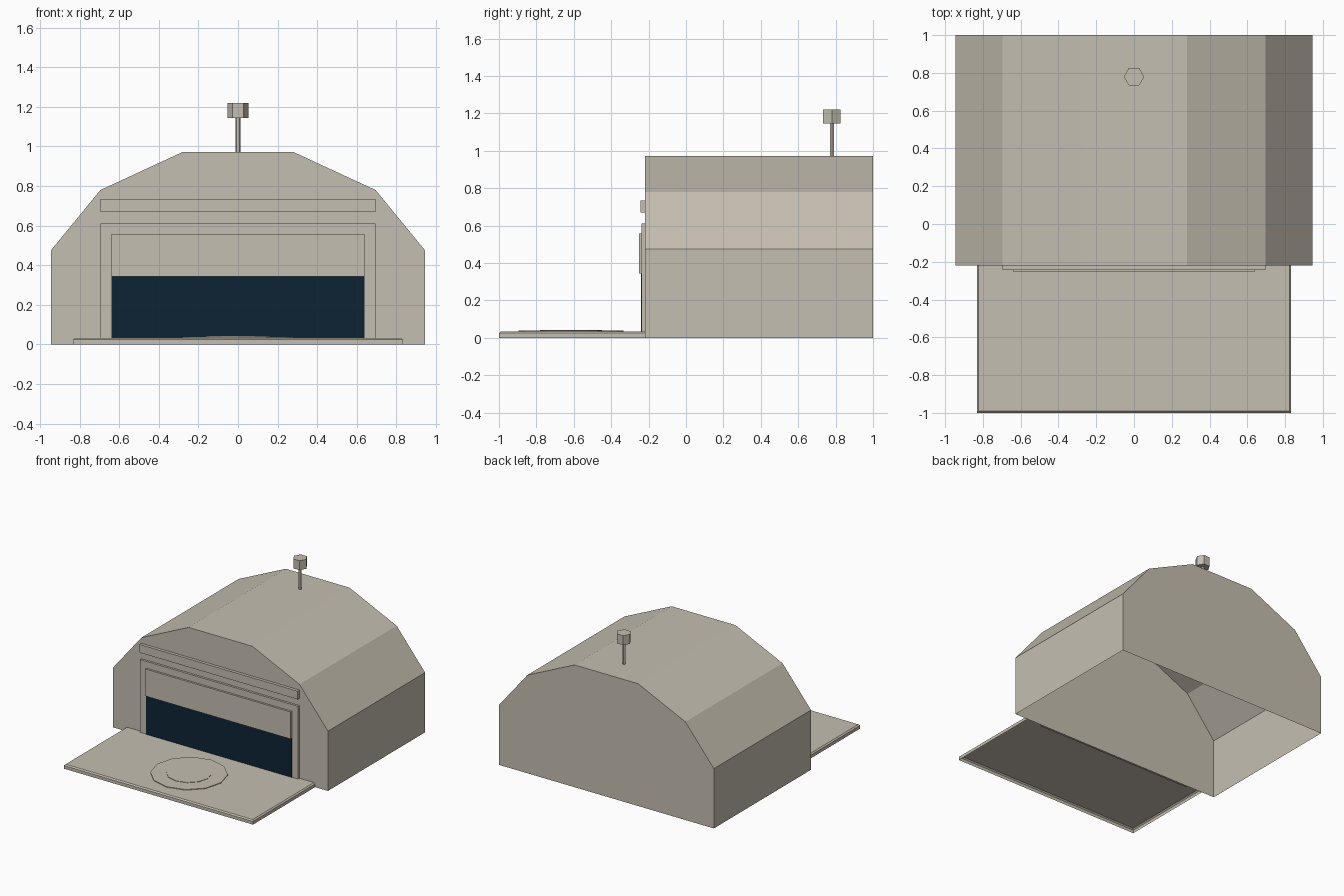
import bpy, bmesh, math

if "Cube" in bpy.data.objects:
    bpy.data.objects.remove(bpy.data.objects["Cube"])

def material(name, rgb):
    m = bpy.data.materials.new(name)
    m.diffuse_color = (*rgb, 1)
    m.use_nodes = True
    m.node_tree.nodes["Principled BSDF"].inputs["Base Color"].default_value = m.diffuse_color
    return m

BEIGE = material("warm_beige", (0.56, 0.52, 0.44))
NAVY = material("dark_navy", (0.004, 0.017, 0.036))

def finish(name, bm, mat):
    bmesh.ops.recalc_face_normals(bm, faces=bm.faces)
    me = bpy.data.meshes.new(name)
    bm.to_mesh(me)
    bm.free()
    me.materials.append(mat)
    ob = bpy.data.objects.new(name, me)
    bpy.context.collection.objects.link(ob)
    return ob

def box(name, x, y0, y1, z0, z1, mat):
    """Box symmetric in x, left open at the back where it meets the wall."""
    bm = bmesh.new()
    bmesh.ops.create_cube(bm, size=1)
    for v in bm.verts:
        v.co = (2 * x * v.co.x, y0 if v.co.y < 0 else y1, z0 if v.co.z < 0 else z1)
    back = [f for f in bm.faces if f.normal.y > 0.9]
    bmesh.ops.delete(bm, geom=back, context='FACES_ONLY')
    return finish(name, bm, mat)

def cylinder(name, sides, r, y, z0, z1, mat):
    bm = bmesh.new()
    ring = [bm.verts.new((r * math.cos(math.tau * i / sides),
                          y + r * math.sin(math.tau * i / sides), z0)) for i in range(sides)]
    face = bm.faces.new(ring)
    ext = bmesh.ops.extrude_face_region(bm, geom=[face], use_keep_orig=True)
    for v in ext["geom"]:
        if isinstance(v, bmesh.types.BMVert):
            v.co.z = z1
    return finish(name, bm, mat)

# Hangar shell: faceted arch, closed at both ends, open underneath
half = [(0.945, 0), (0.945, 0.475), (0.695, 0.78), (0.28, 0.972)]
profile = half + [(-x, z) for x, z in reversed(half)]
bm = bmesh.new()
front = [bm.verts.new((x, -0.22, z)) for x, z in profile]
rear = [bm.verts.new((x, 1.0, z)) for x, z in profile]
bm.faces.new(front)
bm.faces.new(rear)
for i in range(len(profile) - 1):
    bm.faces.new((front[i], front[i + 1], rear[i + 1], rear[i]))
finish("hangar_shell", bm, BEIGE)

# Door surround, opening, half-raised door and lintel
box("door_surround", 0.695, -0.237, -0.22, 0.0, 0.612, BEIGE)
box("door_opening", 0.64, -0.241, -0.237, 0.03, 0.345, NAVY)
box("raised_door", 0.64, -0.252, -0.237, 0.343, 0.558, BEIGE)
box("lintel", 0.695, -0.244, -0.22, 0.67, 0.735, BEIGE)

# Landing apron: thin slab with chamfered rim, open underneath
bm = bmesh.new()
rings = []
for inset, z in ((0, 0), (0, 0.025), (0.01, 0.034)):
    x, y = 0.832 - inset, -1.0 + inset
    rings.append([bm.verts.new(c) for c in
                  ((-x, -0.22, z), (-x, y, z), (x, y, z), (x, -0.22, z))])
for a, b in zip(rings, rings[1:]):
    for i in range(3):
        bm.faces.new((a[i], a[i + 1], b[i + 1], b[i]))
bm.faces.new(rings[-1])
finish("landing_apron", bm, BEIGE)

# Landing pad discs
cylinder("pad_outer", 12, 0.28, -0.615, 0.034, 0.039, BEIGE)
cylinder("pad_inner", 12, 0.165, -0.615, 0.039, 0.042, BEIGE)

# Roof mast with hexagonal beacon
cylinder("mast", 6, 0.013, 0.78, 0.972, 1.145, BEIGE)
cylinder("beacon", 6, 0.054, 0.78, 1.145, 1.22, BEIGE)
